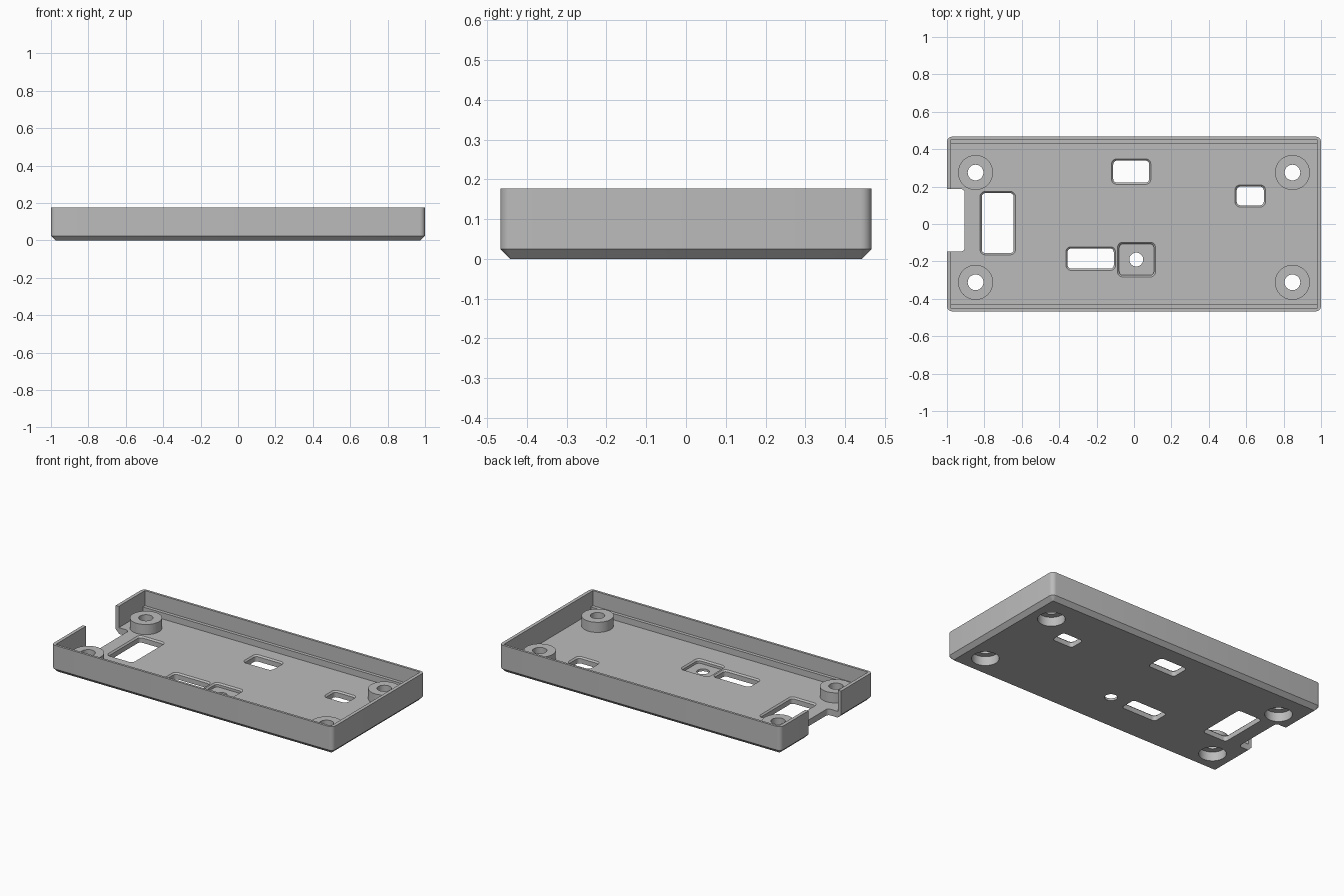
import bpy, bmesh, math

cube = bpy.data.objects.get("Cube")
if cube:
    bpy.data.objects.remove(cube, do_unlink=True)

grey = bpy.data.materials.new("grey plastic")
grey.use_nodes = True
COLOR = (0.5, 0.5, 0.5, 1)
grey.diffuse_color = COLOR
grey.node_tree.nodes["Principled BSDF"].inputs["Base Color"].default_value = COLOR

FLOOR = 0.04
TOP = 0.177


def outline(x0, x1, y0, y1, r, steps=6):
    """Rounded rectangle, counter-clockwise."""
    pts = []
    corners = [(x1 - r, y1 - r), (x0 + r, y1 - r), (x0 + r, y0 + r), (x1 - r, y0 + r)]
    for k, (cx, cy) in enumerate(corners):
        for i in range(steps + 1):
            a = (k + i / steps) * math.pi / 2
            pts.append((cx + r * math.cos(a), cy + r * math.sin(a)))
    return pts


def circle(cx, cy, r, n=48):
    return [(cx + r * math.cos(2 * math.pi * i / n),
             cy + r * math.sin(2 * math.pi * i / n)) for i in range(n)]


def loft(name, *sections):
    """Closed solid through (outline, height) sections."""
    bm = bmesh.new()
    rings = [[bm.verts.new((x, y, z)) for x, y in pts] for pts, z in sections]
    n = len(rings[0])
    bm.faces.new(rings[0][::-1])
    bm.faces.new(rings[-1])
    for a, b in zip(rings, rings[1:]):
        for i in range(n):
            j = (i + 1) % n
            bm.faces.new((a[i], a[j], b[j], b[i]))
    mesh = bpy.data.meshes.new(name)
    bm.to_mesh(mesh)
    bm.free()
    mesh.materials.append(grey)
    obj = bpy.data.objects.new(name, mesh)
    bpy.context.collection.objects.link(obj)
    return obj


def combine(target, tool, operation):
    """Apply a boolean and discard the tool."""
    bpy.context.view_layer.objects.active = target
    mod = target.modifiers.new("cut", "BOOLEAN")
    mod.operation = operation
    mod.solver = "EXACT"
    mod.object = tool
    bpy.ops.object.modifier_apply(modifier=mod.name)
    bpy.data.objects.remove(tool, do_unlink=True)


def box(x, y, z0, z1):
    pts = [(x, y), (-x, y), (-x, -y), (x, -y)]
    return loft("cutter", (pts, z0), (pts, z1))


# Outer shell with a chamfered underside
side = outline(-1, 1, -0.467, 0.467, 0.028)
base = outline(-0.975, 0.975, -0.442, 0.442, 0.003)
tray = loft("tray", (base, 0), (side, 0.025), (side, TOP))

# Cavity, narrower below the ledges along the long walls
combine(tray, box(0.978, 0.452, 0.08, 0.3), "DIFFERENCE")
combine(tray, box(0.978, 0.431, FLOOR, 0.25), "DIFFERENCE")

# Screw bosses with through holes and counterbores underneath
for x in (-0.847, 0.847):
    for y in (-0.312, 0.275):
        boss = circle(x, y, 0.0935)
        hole = circle(x, y, 0.042)
        bore = circle(x, y, 0.079)
        combine(tray, loft("boss", (boss, 0.03), (boss, 0.105)), "UNION")
        combine(tray, loft("cutter", (hole, 0.02), (hole, 0.2)), "DIFFERENCE")
        combine(tray, loft("cutter", (bore, -0.1), (bore, 0.058)), "DIFFERENCE")


def opening(x0, x1, y0, y1, bottom):
    """Floor opening whose upper rim is chamfered."""
    c = 0.009
    wide = outline(x0, x1, y0, y1, 0.027)
    narrow = outline(x0 + c, x1 - c, y0 + c, y1 - c, 0.02)
    combine(tray, loft("cutter", (narrow, bottom), (narrow, FLOOR - c),
                       (wide, FLOOR), (wide, FLOOR + 0.01)), "DIFFERENCE")


# Floor openings and the shallow square pocket
opening(-0.823, -0.634, -0.165, 0.174, -0.1)
opening(-0.12, 0.09, 0.212, 0.348, -0.1)
opening(0.54, 0.703, 0.091, 0.209, -0.1)
opening(-0.364, -0.099, -0.248, -0.122, -0.1)
opening(-0.088, 0.115, -0.283, -0.098, 0.015)
button = circle(0.012, -0.19, 0.037)
combine(tray, loft("cutter", (button, -0.1), (button, 0.1)), "DIFFERENCE")

# Notch through the end wall and floor
notch = outline(-1.2, -0.905, -0.147, 0.187, 0.02)
combine(tray, loft("cutter", (notch, -0.1), (notch, 0.3)), "DIFFERENCE")

# Smooth curves, crisp edges
bpy.ops.object.select_all(action="DESELECT")
tray.select_set(True)
bpy.context.view_layer.objects.active = tray
bpy.ops.object.shade_smooth_by_angle(angle=math.radians(30))
